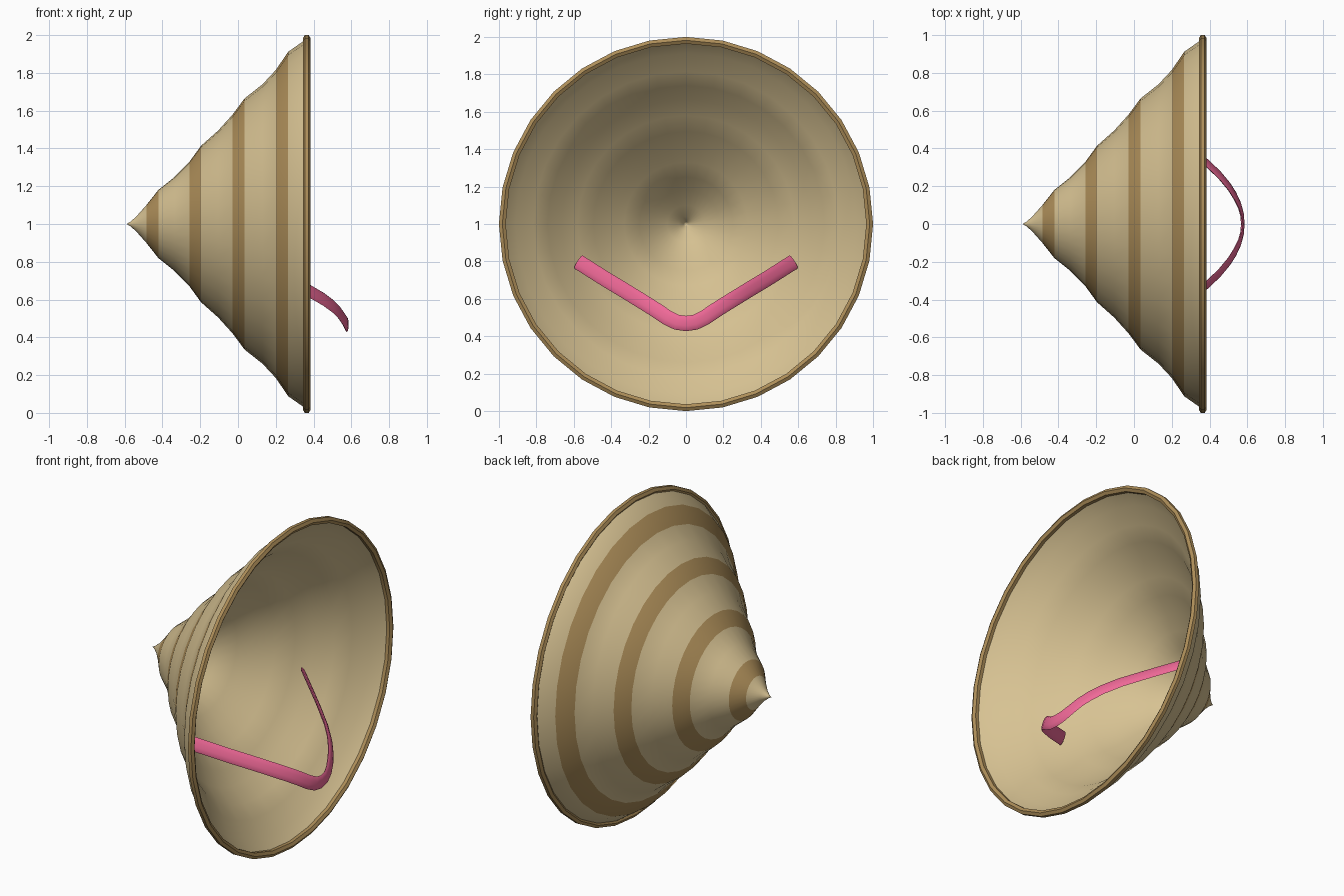
import bpy, bmesh, math
from mathutils import Vector

if "Cube" in bpy.data.objects:
    bpy.data.objects.remove(bpy.data.objects["Cube"])

SIDES = 32


def material(name, rgb):
    m = bpy.data.materials.new(name)
    m.diffuse_color = (*rgb, 1)
    m.use_nodes = True
    m.node_tree.nodes["Principled BSDF"].inputs["Base Color"].default_value = m.diffuse_color
    return m


straw = material("straw", (0.68, 0.54, 0.29))
dark_straw = material("dark_straw", (0.42, 0.27, 0.10))
pink = material("pink", (0.86, 0.14, 0.31))


def finish(name, bm, mats, angle):
    me = bpy.data.meshes.new(name)
    bm.to_mesh(me)
    bm.free()
    ob = bpy.data.objects.new(name, me)
    bpy.context.collection.objects.link(ob)
    for m in mats:
        me.materials.append(m)
    bpy.ops.object.select_all(action='DESELECT')
    ob.select_set(True)
    bpy.context.view_layer.objects.active = ob
    bpy.ops.object.shade_smooth_by_angle(angle=math.radians(angle))
    return ob


def lathe(name, profile, mats, closed=False, bands=()):
    """Spin (x, radius) points around the x axis at height 1."""
    bm = bmesh.new()
    rings = []
    for x, r in profile:
        rings.append([bm.verts.new((x, r * math.sin(2 * math.pi * k / SIDES),
                                    1 + r * math.cos(2 * math.pi * k / SIDES)))
                      for k in range(SIDES)])
    n = len(rings)
    for i in range(n if closed else n - 1):
        a, b = rings[i], rings[(i + 1) % n]
        for k in range(SIDES):
            j = (k + 1) % SIDES
            f = bm.faces.new((a[k], b[k], b[j], a[j]))
            f.material_index = 1 if i in bands else 0
    bmesh.ops.remove_doubles(bm, verts=bm.verts, dist=1e-5)
    return finish(name, bm, mats, 40)


# Rippled cone with four dark woven bands
profile = [(-0.59, 0), (-0.57, 0.012), (-0.54, 0.038), (-0.485, 0.10),
           (-0.422, 0.18), (-0.335, 0.25), (-0.257, 0.33), (-0.195, 0.415),
           (-0.105, 0.495), (-0.028, 0.58), (0.035, 0.665), (0.13, 0.74),
           (0.20, 0.815), (0.266, 0.912), (0.36, 0.978)]
lathe("hat_cone", profile, [straw, dark_straw], bands=(3, 6, 9, 12))

# Plain lining just inside the cone, facing inward
lining = [(min(x + 0.018, 0.364), r) for x, r in profile]
lathe("hat_lining", lining[::-1], [straw])

# Hexagonal rim
rim = [(0.364 + 0.021 * math.cos(-t * math.pi / 3),
        0.982 + 0.021 * math.sin(-t * math.pi / 3)) for t in range(6)]
lathe("hat_rim", rim, [dark_straw], closed=True)

# Chin strap: flattened oval swept along a mirrored path
half = [(0.576, 0, 0.468), (0.572, 0.05, 0.475), (0.558, 0.10, 0.499),
        (0.534, 0.15, 0.533), (0.502, 0.20, 0.565), (0.452, 0.26, 0.602),
        (0.378, 0.33, 0.645), (0.25, 0.43, 0.705), (0.05, 0.575, 0.797)]
path = [Vector((x, -y, z)) for x, y, z in half[:0:-1]] + [Vector(p) for p in half]
bm = bmesh.new()
rings = []
for i, p in enumerate(path):
    tan = (path[min(i + 1, len(path) - 1)] - path[max(i - 1, 0)]).normalized()
    wide = Vector((0, -tan.z, tan.y)).normalized()
    thin = tan.cross(wide)
    rings.append([bm.verts.new(p + wide * 0.041 * math.cos(k * math.pi / 5)
                               + thin * 0.010 * math.sin(k * math.pi / 5))
                  for k in range(10)])
for a, b in zip(rings, rings[1:]):
    for k in range(10):
        j = (k + 1) % 10
        bm.faces.new((a[k], a[j], b[j], b[k]))
bm.faces.new(rings[0])
bm.faces.new(rings[-1])
bmesh.ops.recalc_face_normals(bm, faces=bm.faces)
finish("chin_strap", bm, [pink], 60)
